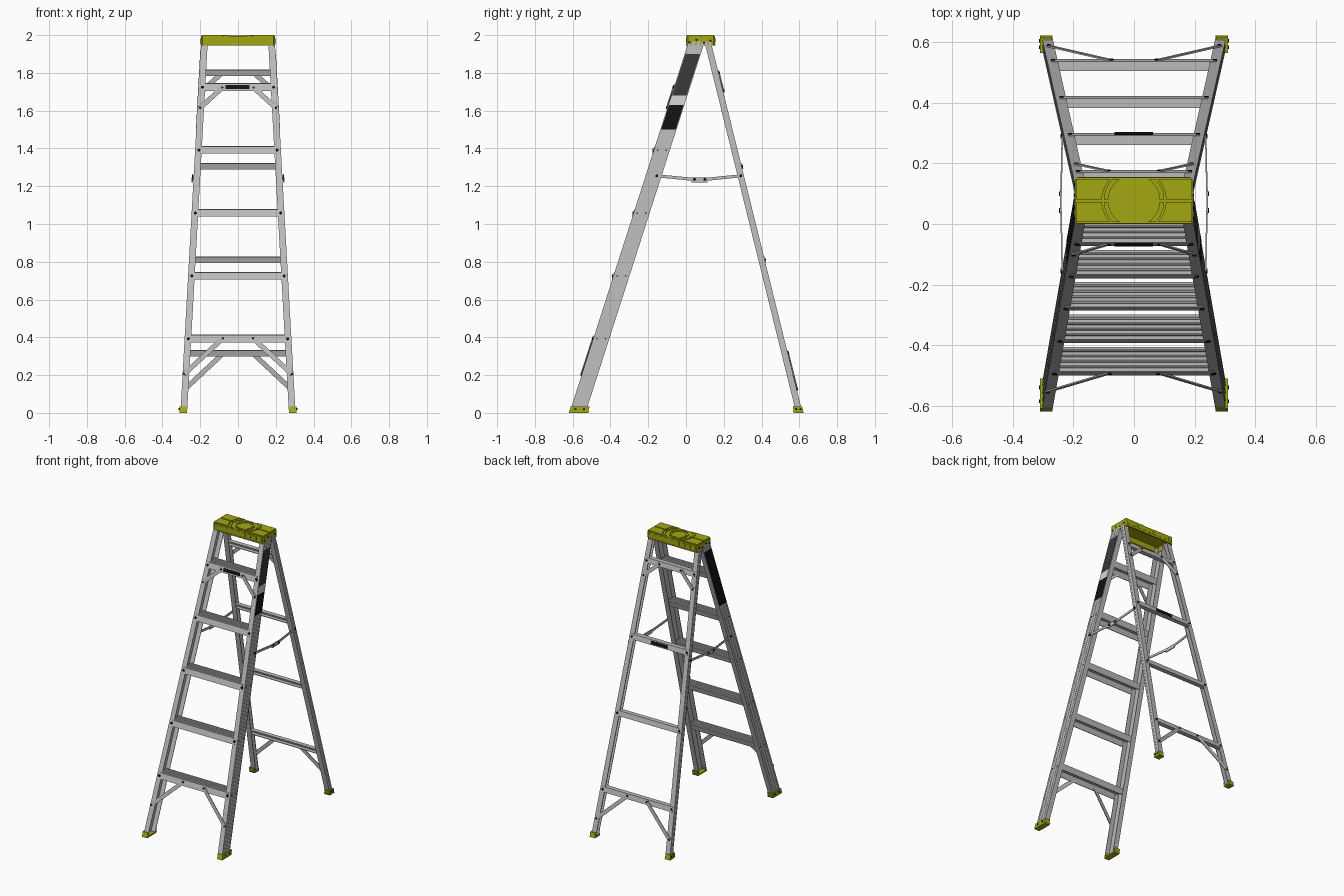
import bpy, bmesh, math
from mathutils import Vector

if "Cube" in bpy.data.objects:
    bpy.data.objects.remove(bpy.data.objects["Cube"])

COLORS = {
    "brushed_metal": (0.50, 0.50, 0.50),
    "olive_plastic": (0.36, 0.39, 0.006),
    "black": (0.006, 0.006, 0.006),
    "dark_grey": (0.04, 0.04, 0.04),
    "pale_grey": (0.66, 0.66, 0.66),
}
MATS = {}
for key, c in COLORS.items():
    MATS[key] = bpy.data.materials.new(key)
    MATS[key].diffuse_color = (*c, 1)

parts = {}


def prism(name, mat, ring_a, ring_b):
    """Closed solid between two matching rings of points."""
    bm = parts.setdefault((name, mat), bmesh.new())
    a = [bm.verts.new(p) for p in ring_a]
    b = [bm.verts.new(p) for p in ring_b]
    n = len(a)
    bm.faces.new(a[::-1])
    bm.faces.new(b)
    for i in range(n):
        j = (i + 1) % n
        bm.faces.new((a[i], a[j], b[j], b[i]))


def slab(name, mat, outline, z0, z1):
    prism(name, mat, [(x, y, z0) for x, y in outline], [(x, y, z1) for x, y in outline])


def box(name, mat, x0, x1, y0, y1, z0, z1):
    slab(name, mat, [(x0, y0), (x1, y0), (x1, y1), (x0, y1)], z0, z1)


def bar(name, mat, a, b, width, thick, normal):
    """Flat strip from a to b, thin along the normal."""
    a, b, n = Vector(a), Vector(b), Vector(normal)
    d = (b - a).normalized()
    side = d.cross(n).normalized() * width / 2
    up = side.cross(d).normalized() * thick / 2
    prism(name, mat, [a + side + up, a - side + up, a - side - up, a + side - up],
          [b + side + up, b - side + up, b - side - up, b + side - up])


def rivet(p, axis, r=0.006, h=0.006):
    p, n = Vector(p), Vector(axis).normalized()
    u = n.orthogonal().normalized()
    v = n.cross(u)
    ring = [p + r * (math.cos(t) * u + math.sin(t) * v)
            for t in (k * math.pi / 5 for k in range(10))]
    prism("rivets", "black", [q - n * h / 2 for q in ring], [q + n * h / 2 for q in ring])


# Leaning lines shared by rails, steps and braces
def x_out(z): return 0.3047 - 0.0558 * z
def y_front(z): return -0.617 + 0.321 * z
def y_rear(z): return 0.617 - 0.247 * z


M, O, K = "brushed_metal", "olive_plastic", "black"
FW, RW, FL, T = 0.085, 0.034, 0.035, 0.004


def channel(w, ribs):
    """C section: (inward, across) with shallow ribs on the outer web."""
    pts = [(FL, 0), (0, 0)]
    for k in ribs:
        pts += [(0, k * w - 0.004), (0.0015, k * w - 0.004),
                (0.0015, k * w + 0.004), (0, k * w + 0.004)]
    return pts + [(0, w), (FL, w), (FL, w - T), (T, w - T), (T, T), (FL, T)]


for s in (-1, 1):
    # Front and rear rails
    for name, prof, yf, d in (("front_rails", channel(FW, (0.2, 0.5, 0.8)), y_front, 1),
                              ("rear_rails", channel(RW, (0.5,)), y_rear, -1)):
        rings = [[(s * (x_out(z) - u), yf(z) + d * v, z) for u, v in prof]
                 for z in (0.008, 1.97)]
        prism(name, M, *rings)

    # Feet: sole with outer and end walls round the rail
    for name, ya, yb, lean in (("front_feet", -0.62, -0.52, 0.01), ("rear_feet", 0.572, 0.622, -0.007)):
        def foot(x0, x1, y0, y1, z1):
            prism(name, O, [(s * x, y, 0) for x, y in ((x0, y0), (x1, y0), (x1, y1), (x0, y1))],
                  [(s * x, y + lean, z1) for x, y in ((x0, y0), (x1, y0), (x1, y1), (x0, y1))])
        foot(0.27, 0.311, ya, yb, 0.01)
        foot(0.302, 0.311, ya, yb, 0.034)
        foot(0.272, 0.311, ya, ya + 0.008, 0.034)
        foot(0.272, 0.311, yb - 0.008, yb, 0.034)
        for f in (0.3, 0.75):
            rivet((s * 0.311, ya + f * (yb - ya) + lean / 2, 0.02), (1, 0, 0))

    # Diagonal braces below the lowest and highest crossbars
    for name, yf, e, (xa, za), (xb, zb) in (
            ("front_braces", y_front, -0.002, (0.285, 0.205), (0.08, 0.395)),
            ("front_braces", y_front, -0.002, (0.20, 1.615), (0.083, 1.722)),
            ("rear_braces", y_rear, 0.002, (0.282, 0.125), (0.075, 0.318)),
            ("rear_braces", y_rear, 0.002, (0.19, 1.705), (0.083, 1.80))):
        a, b = (s * xa, yf(za) + e, za), (s * xb, yf(zb) + e, zb)
        bar(name, M, a, b, 0.026, 0.005, (0, 1, 0))
        for p in (a, b):
            rivet((p[0], p[1] + 1.5 * e, p[2]), (0, 1, 0))

    # Folding spreader with hinge plate
    pts = [(s * 0.237, -0.155, 1.255), (s * 0.241, 0.045, 1.236),
           (s * 0.241, 0.10, 1.236), (s * 0.237, 0.29, 1.255)]
    for a, b in ((0, 1), (2, 3)):
        bar("spreader_bars", M, pts[a], pts[b], 0.016, 0.005, (1, 0, 0))
    bar("spreader_hinges", M, (s * 0.242, 0.03, 1.234), (s * 0.242, 0.115, 1.234), 0.026, 0.006, (1, 0, 0))
    for p in pts:
        rivet((p[0] + s * 0.003, p[1], p[2]), (1, 0, 0), 0.008)

# Steps: ridged tread with slanted front and back skirts
def step_profile(zc):
    zt, zb, t = zc + 0.019, zc - 0.019, 0.004
    f, g = y_front(zt) - 0.003, y_front(zb) - 0.003
    d = 0.082
    pts = [(g, zb), (f, zt)]
    for k in range(4):
        y = f + 0.012 + k * 0.018
        pts += [(y, zt), (y + 0.002, zt + 0.003), (y + 0.006, zt + 0.003), (y + 0.008, zt)]
    pts += [(f + d, zt), (g + d, zb), (g + d - t, zb), (f + d - t, zt - t), (f + t, zt - t), (g + t, zb)]
    return pts


for i in range(5):
    z = 0.392 + i * 0.333
    prof = step_profile(z)
    prism("steps", M, [(-x_out(q) + 0.016, y, q) for y, q in prof],
          [(x_out(q) - 0.016, y, q) for y, q in prof])
    for s in (-1, 1):
        rivet((s * (x_out(z) - 0.02), y_front(z) - 0.004, z), (0, 1, 0), 0.008)
        for v in (0.02, 0.065):
            rivet((s * x_out(z), y_front(z) + v, z), (1, 0, 0), 0.004, 0.003)

# Rear crossbars: channels open to the inside
for i in range(4):
    z = 0.315 + i * 0.495
    zb, zt, t = z - 0.017, z + 0.017, 0.004
    prof = [(y_rear(zb) + 0.002, zb), (y_rear(zt) + 0.002, zt), (y_rear(zt) - 0.03, zt),
            (y_rear(zt) - 0.03, zt - t), (y_rear(zt) - t, zt - t), (y_rear(zb) - t, zb + t),
            (y_rear(zb) - 0.03, zb + t), (y_rear(zb) - 0.03, zb)]
    prism("rear_crossbars", M, [(-x_out(q) + 0.014, y, q) for y, q in prof],
          [(x_out(q) - 0.014, y, q) for y, q in prof])
    for s in (-1, 1):
        rivet((s * (x_out(z) - 0.02), y_rear(z) + 0.003, z), (0, 1, 0), 0.007)

# Labels on the crossbars
for name, yf, e, z in (("step_label", y_front, -0.005, 1.725), ("crossbar_label", y_rear, 0.004, 1.305)):
    bar(name, K, (-0.065, yf(z) + e, z), (0.062, yf(z) + e, z), 0.022, 0.004,
        (0, yf(1) - yf(0) and 1, yf(0) - yf(1)))

# Labels on the outer webs of the front rails
for name, mat, s, z0, z1 in (("upper_side_label", "dark_grey", 1, 1.68, 1.90),
                             ("middle_side_label", "pale_grey", 1, 1.63, 1.68),
                             ("lower_side_label", K, 1, 1.50, 1.63),
                             ("left_side_label", K, -1, 1.50, 1.92)):
    prism(name, mat, *[[(s * (x_out(z) + u), y_front(z) + v, z)
                        for u, v in ((-0.001, 0.004), (0.002, 0.004), (0.002, 0.081), (-0.001, 0.081))]
                       for z in (z0, z1)])

# Top cap: hollow shell with clipped corners
CY, HX, HY = 0.0775, 0.195, 0.0755


def outline(inset, c=0.008):
    x, y = HX - inset, HY - inset
    half = [(x - c, -y), (x, -y + c), (x, y - c), (x - c, y)]
    return [(px, CY + py) for px, py in half] + [(-px, CY - py) for px, py in half]


slab("top_cap", O, outline(0), 1.982, 1.994)
po, pi = outline(0), outline(0.006)
for i in range(8):
    j = (i + 1) % 8
    slab("top_cap", O, [po[i], po[j], pi[j], pi[i]], 1.944, 1.983)

# Raised pattern on the cap top: corner trays, curved ribs and a middle ring
def arc_x(r, y): return math.sqrt(r * r - y * y)


ys = [0.004 + k * 0.067 / 8 for k in range(9)]
for sx in (-1, 1):
    for sy in (-1, 1):
        curve = [(arc_x(0.106, y), y) for y in ys]
        tray = curve + [(0.192, ys[-1]), (0.192, ys[0])]
        slab("cap_trays", O, [(sx * x, CY + sy * y) for x, y in tray], 1.993, 2.0)
        rib = [(arc_x(0.100, y), y) for y in ys] + [(arc_x(0.085, y), y) for y in ys[::-1]]
        slab("cap_ribs", O, [(sx * x, CY + sy * y) for x, y in rib], 1.993, 2.0)


def ring(name, r0, r1, z1, n=32, skip=0):
    for k in range(n):
        if skip and k % skip == 0:
            continue
        a, b = 2 * math.pi * k / n, 2 * math.pi * (k + 1) / n
        slab(name, O, [(r * math.cos(t), CY + r * math.sin(t))
                       for r, t in ((r0, a), (r1, a), (r1, b), (r0, b))], 1.993, z1)


ring("cap_ring", 0.058, 0.063, 1.998)
ring("cap_notches", 0.044, 0.053, 1.997, 32, 4)

# Ribs and lower rim on the cap front and back, fasteners on its ends
for y0, y1 in ((-0.0005, 0.004), (0.151, 0.1555)):
    box("cap_rim", O, -0.187, 0.187, y0, y1, 1.944, 1.951)
    for k in range(9):
        x = -0.172 + k * 0.043
        box("cap_front_ribs", O, x - 0.012, x + 0.012, y0, y1, 1.960, 1.985)
for s in (-1, 1):
    for y, z in ((0.018, 1.962), (0.055, 1.975), (0.095, 1.96), (0.13, 1.97)):
        rivet((s * 0.195, y, z), (1, 0, 0))

# Turn every collected part into an object
for (name, mat), bm in parts.items():
    bmesh.ops.recalc_face_normals(bm, faces=bm.faces)
    me = bpy.data.meshes.new(name)
    bm.to_mesh(me)
    bm.free()
    me.materials.append(MATS[mat])
    bpy.context.collection.objects.link(bpy.data.objects.new(name, me))

for m in bpy.data.materials:
    if m.users and not m.is_grease_pencil:
        m.use_nodes = True
        m.node_tree.nodes["Principled BSDF"].inputs["Base Color"].default_value = m.diffuse_color
